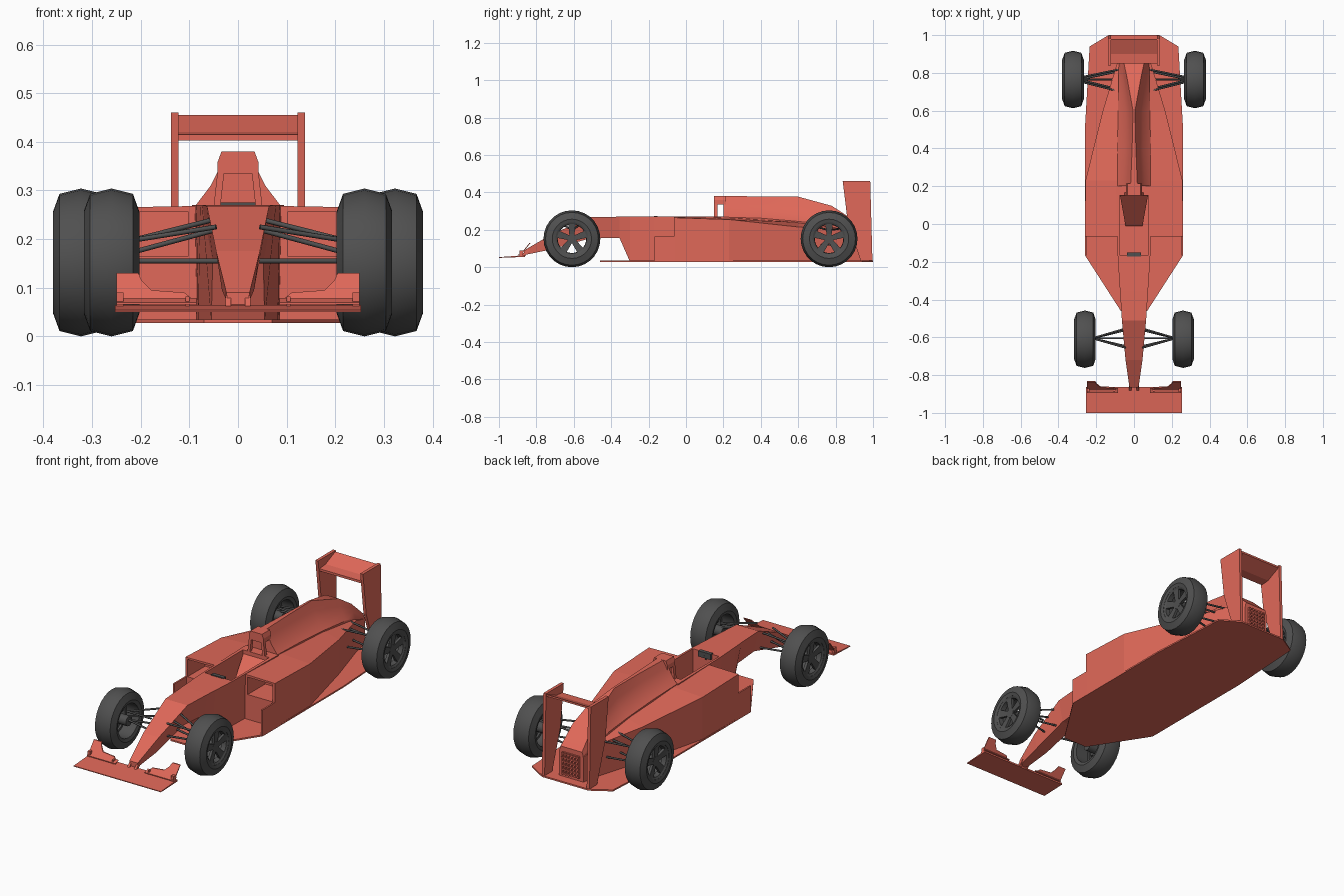
import bpy, bmesh, math
from mathutils import Vector


def material(name, rgb):
    m = bpy.data.materials.new(name)
    m.diffuse_color = (*rgb, 1)
    return m


RED = material("red_paint", (0.75, 0.14, 0.10))
DARK = material("dark_rubber", (0.08, 0.08, 0.08))


def loft(name, rings, mat=RED, mirror=False, closed=False, smooth=None, cutter=None):
    """Skin a series of equal-length closed rings, capped unless closed."""
    bm = bmesh.new()
    vs = [[bm.verts.new(p) for p in r] for r in rings]
    n = len(vs[0])
    pairs = list(zip(vs, vs[1:])) + ([(vs[-1], vs[0])] if closed else [])
    for a, b in pairs:
        for i in range(n):
            j = (i + 1) % n
            bm.faces.new((a[i], a[j], b[j], b[i]))
    if not closed:
        bm.faces.new(vs[0])
        bm.faces.new(vs[-1])
    bmesh.ops.recalc_face_normals(bm, faces=bm.faces)
    me = bpy.data.meshes.new(name)
    bm.to_mesh(me)
    bm.free()
    ob = bpy.data.objects.new(name, me)
    bpy.context.collection.objects.link(ob)
    me.materials.append(mat)
    if smooth:
        bpy.ops.object.select_all(action='DESELECT')
        ob.select_set(True)
        bpy.context.view_layer.objects.active = ob
        bpy.ops.object.shade_smooth_by_angle(angle=math.radians(smooth))
    if cutter:
        b = ob.modifiers.new("cut", 'BOOLEAN')
        b.object, b.operation, b.solver = cutter, 'DIFFERENCE', 'EXACT'
        cutter.hide_render = True
        cutter.hide_set(True)
    if mirror:
        ob.modifiers.new("mirror", 'MIRROR')
    return ob


def box(name, x, y, z, **kw):
    return loft(name, [[(a, y[0], z[0]), (a, y[1], z[0]), (a, y[1], z[1]), (a, y[0], z[1])]
                       for a in x], **kw)


def side_plate(name, pts, x0, x1, **kw):
    return loft(name, [[(x, y, z) for y, z in pts] for x in (x0, x1)], **kw)


def rod(name, a, b, r=0.005, n=8, **kw):
    a, b = Vector(a), Vector(b)
    q = (b - a).to_track_quat('Z', 'Y')
    ring = [q @ Vector((r * math.cos(t), r * math.sin(t), 0))
            for t in (math.tau * i / n for i in range(n))]
    return loft(name, [[p + c for p in ring] for c in (a, b)], mat=DARK, smooth=50, **kw)


# Floor plate
half = [(0.07, -0.46), (0.26, -0.165), (0.26, 0.5), (0.235, 0.94), (0.135, 1.0)]
outline = half + [(-x, y) for x, y in reversed(half)]
loft("floor", [[(x, y, z) for x, y in outline] for z in (0.027, 0.035)])

# Nose and cockpit tub: y, bottom half-width, bottom z, top half-width, top z
tub = [(-0.865, 0.020, 0.065, 0.024, 0.090), (-0.72, 0.033, 0.095, 0.045, 0.175),
       (-0.51, 0.038, 0.155, 0.064, 0.268), (-0.355, 0.052, 0.155, 0.074, 0.27),
       (-0.30, 0.055, 0.03, 0.078, 0.27), (-0.17, 0.082, 0.03, 0.086, 0.27),
       (0.20, 0.09, 0.03, 0.095, 0.27)]
hole = box("cockpit_cutter", (-0.076, 0.076), (-0.165, 0.15), (0.07, 0.4))
loft("nose_and_tub", [[(-b, y, zb), (b, y, zb), (t, y, zt), (-t, y, zt)]
                      for y, b, zb, t, zt in tub], cutter=hole)

# Seat and steering wheel
loft("seat", [[(-w, y, 0.068), (w, y, 0.068), (w, y, z), (-w, y, z)]
              for y, w, z in ((-0.01, 0.045, 0.09), (0.15, 0.074, 0.25))])
box("steering_wheel", (-0.036, 0.036), (-0.172, -0.152), (0.245, 0.275), mat=DARK)
rod("steering_column", (0, -0.17, 0.23), (0, -0.155, 0.26))

# Side pods: y, inner x, outer x, inner z, outer z
pod = [(-0.065, 0.085, 0.26, 0.268, 0.265), (0.23, 0.085, 0.257, 0.264, 0.255),
       (0.60, 0.075, 0.165, 0.24, 0.215), (0.85, 0.06, 0.09, 0.21, 0.20),
       (0.95, 0.05, 0.07, 0.17, 0.165)]
intake = box("intake_cutter", (0.102, 0.247), (-0.2, 0.08), (0.165, 0.256))
loft("side_pod", [[(i, y, 0.03), (o, y, 0.03), (o, y, zo), (i, y, zi)]
                  for y, i, o, zi, zo in pod], mirror=True, cutter=intake)
box("barge_board", (0.252, 0.26), (-0.168, -0.06), (0.03, 0.165), mirror=True)

# Engine cover with a narrow spine: y, then base, waist, shoulder and top (x, z)
cover = [(0.20, (0.088, 0.268), (0.056, 0.31), (0.036, 0.35), (0.018, 0.38)),
         (0.40, (0.088, 0.262), (0.048, 0.29), (0.024, 0.34), (0.010, 0.379)),
         (0.60, (0.084, 0.245), (0.045, 0.28), (0.022, 0.33), (0.005, 0.377)),
         (0.78, (0.082, 0.225), (0.06, 0.26), (0.05, 0.29), (0.038, 0.328)),
         (0.86, (0.080, 0.205), (0.068, 0.235), (0.062, 0.255), (0.055, 0.275)),
         (0.95, (0.070, 0.160), (0.068, 0.17), (0.066, 0.18), (0.062, 0.19))]
rings = []
for y, *pts in cover:
    h = [(pts[0][0], 0.03)] + pts
    rings.append([(x, y, z) for x, z in h] + [(-x, y, z) for x, z in reversed(h)])
loft("engine_cover", rings, smooth=25)

# Roll hoop with open air intake
loft("hoop_top", [[(-0.042, y, 0.335), (0.042, y, 0.335), (0.042, y, 0.358),
                   (0.034, y, 0.38), (-0.034, y, 0.38), (-0.042, y, 0.358)] for y in (0.15, 0.215)])
loft("hoop_post", [[(x, 0.15, z), (x + 0.014, 0.15, z), (x + 0.014, 0.168, z), (x, 0.168, z)]
                   for x, z in ((0.036, 0.268), (0.028, 0.34))], mirror=True)

# Rear grille
box("grille_panel", (-0.05, 0.05), (0.94, 0.956), (0.05, 0.165))
for i in range(6):
    x, z = -0.045 + 0.018 * i, 0.056 + 0.0205 * i
    box("grille_upright", (x - 0.003, x + 0.003), (0.95, 0.963), (0.05, 0.165))
    box("grille_slat", (-0.05, 0.05), (0.95, 0.963), (z - 0.003, z + 0.003))

# Rear wing
plate = [(0.838, 0.46), (0.985, 0.46), (0.997, 0.03), (0.935, 0.03), (0.865, 0.24)]
side_plate("rear_wing_endplate", plate, 0.122, 0.138, mirror=True)
side_plate("rear_wing_blade", [(0.85, 0.403), (0.90, 0.407), (0.98, 0.445), (0.98, 0.455),
                               (0.90, 0.42), (0.85, 0.415)], -0.124, 0.124)

# Front wing, flaps and pylons
side_plate("front_wing", [(-1.0, 0.05), (-0.862, 0.055), (-0.862, 0.064), (-1.0, 0.054)],
           -0.253, 0.253)
flap = [(0.25, 0.078), (0.25, 0.13), (0.205, 0.13), (0.198, 0.115), (0.178, 0.095),
        (0.11, 0.09), (0.095, 0.078)]
loft("front_flap", [[(x, -0.885 + d + (z - 0.07) * 0.8, z) for x, z in flap]
                    for d in (0, 0.006)], mirror=True)
side_plate("front_slat", [(-0.895, 0.066), (-0.868, 0.075), (-0.868, 0.079), (-0.895, 0.07)],
           0.085, 0.25, mirror=True)
box("slat_bracket", (0.235, 0.25), (-0.89, -0.872), (0.058, 0.09), mirror=True)
box("slat_bracket_inner", (0.10, 0.108), (-0.89, -0.872), (0.058, 0.082), mirror=True)
side_plate("nose_pylon", [(-0.885, 0.058), (-0.862, 0.058), (-0.82, 0.105), (-0.85, 0.095)],
           0.014, 0.026, mirror=True)

# Suspension arms: hub end, body end
arms = {"front": [((0.22, -0.605, 0.197), (0.05, -0.555, 0.24)),
                  ((0.22, -0.605, 0.197), (0.045, -0.655, 0.225)),
                  ((0.22, -0.605, 0.172), (0.05, -0.605, 0.218)),
                  ((0.22, -0.605, 0.155), (0.035, -0.56, 0.155)),
                  ((0.22, -0.605, 0.155), (0.03, -0.65, 0.155))],
        "rear": [((0.29, 0.775, 0.20), (0.07, 0.82, 0.205)),
                 ((0.29, 0.755, 0.20), (0.07, 0.70, 0.215)),
                 ((0.29, 0.765, 0.18), (0.07, 0.765, 0.20)),
                 ((0.29, 0.765, 0.12), (0.07, 0.81, 0.12)),
                 ((0.29, 0.765, 0.12), (0.07, 0.71, 0.12))]}
for end, pairs in arms.items():
    for a, b in pairs:
        rod(end + "_suspension_arm", a, b, mirror=True)


# Wheels: lathed tyre, rim lip, hub and five spokes
def lathe(name, profile, cx, cy, cz, n, smooth):
    loft(name, [[(cx + x, cy + r * math.cos(t), cz + r * math.sin(t)) for x, r in profile]
                for t in (math.tau * i / n for i in range(n))],
         mat=DARK, mirror=True, closed=True, smooth=smooth)


R = 0.152
for end, cx, cy in (("front", 0.26, -0.61), ("rear", 0.323, 0.765)):
    lathe(end + "_tyre", [(-0.052, 0.088), (-0.057, 0.105), (-0.044, 0.141), (0, R),
                          (0.044, 0.141), (0.057, 0.105), (0.052, 0.088)], cx, cy, R, 28, 35)
    lathe(end + "_rim", [(0.02, 0.076), (0.045, 0.078), (0.052, 0.09), (0.02, 0.09)],
          cx, cy, R, 28, 35)
    rod(end + "_hub", (cx - 0.055, cy, R), (cx + 0.04, cy, R), r=0.026, n=16, mirror=True)
    for k in range(5):
        t = math.pi / 2 + math.tau * k / 5
        u, v = Vector((0, math.cos(t), math.sin(t))), Vector((0, -math.sin(t), math.cos(t)))
        c = Vector((cx, cy, R))
        loft(end + "_spoke", [[c + u * r + v * s * w + Vector((x + d, 0, 0))
                               for s, d in ((-1, 0), (1, 0), (1, 0.014), (-1, 0.014))]
                              for r, w, x in ((0.015, 0.013, 0.024), (0.082, 0.02, 0.032))],
             mat=DARK, mirror=True)
